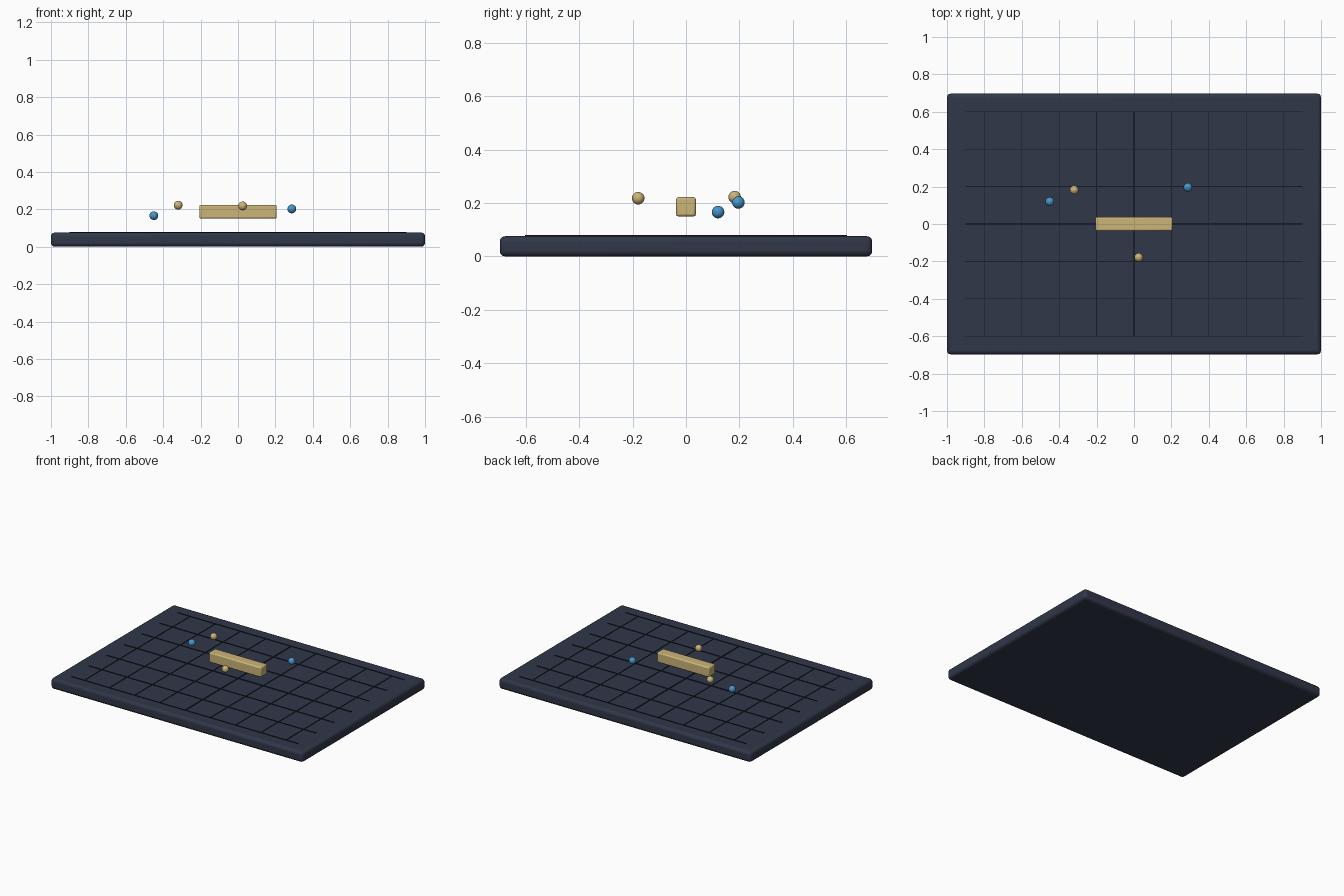
import bpy

if "Cube" in bpy.data.objects:
    bpy.data.objects.remove(bpy.data.objects["Cube"])


def material(name, rgb):
    m = bpy.data.materials.new(name)
    m.diffuse_color = (*rgb, 1)
    m.use_nodes = True
    m.node_tree.nodes["Principled BSDF"].inputs["Base Color"].default_value = m.diffuse_color
    return m


SLATE = material("dark slate", (0.029, 0.038, 0.064))
INK = material("near black blue", (0.008, 0.011, 0.021))
GOLD = material("pale gold", (0.60, 0.46, 0.19))
BLUE = material("sky blue", (0.06, 0.31, 0.60))


def box(name, center, size, mat, bevel=0.0, segments=3):
    bpy.ops.mesh.primitive_cube_add(size=1, location=center)
    ob = bpy.context.object
    ob.name = name
    ob.scale = size
    bpy.ops.object.transform_apply(location=False, rotation=False, scale=True)
    ob.data.materials.append(mat)
    if bevel:
        mod = ob.modifiers.new("rounded_edges", 'BEVEL')
        mod.width = bevel
        mod.segments = segments
        bpy.ops.object.shade_smooth_by_angle()
    return ob


def ball(name, center, mat):
    bpy.ops.mesh.primitive_uv_sphere_add(segments=24, ring_count=12,
                                         radius=0.0235, location=center)
    ob = bpy.context.object
    ob.name = name
    ob.data.materials.append(mat)
    bpy.ops.object.shade_smooth_by_angle()


# Base slab with rounded rim
TOP = 0.076
box("base_plate", (0, 0, TOP / 2), (2.0, 1.394, TOP), SLATE, 0.02)

# Raised grid lines, the two centre axes being wider
for i in range(-3, 4):
    w = 0.009 if i == 0 else 0.004
    box("long_grid_line", (0, i * 0.2, TOP + 0.001), (1.8, w, 0.006), INK)
for i in range(-4, 5):
    w = 0.009 if i == 0 else 0.004
    box("cross_grid_line", (i * 0.2, 0, TOP + 0.0008), (w, 1.2, 0.006), INK)

# Floating bar in the middle
box("centre_bar", (0, 0, 0.186), (0.414, 0.074, 0.072), GOLD, 0.008, 2)

# Small floating balls
ball("gold_ball_rear", (-0.32, 0.182, 0.222), GOLD)
ball("gold_ball_front", (0.025, -0.179, 0.218), GOLD)
ball("blue_ball_left", (-0.45, 0.12, 0.166), BLUE)
ball("blue_ball_right", (0.288, 0.196, 0.202), BLUE)
